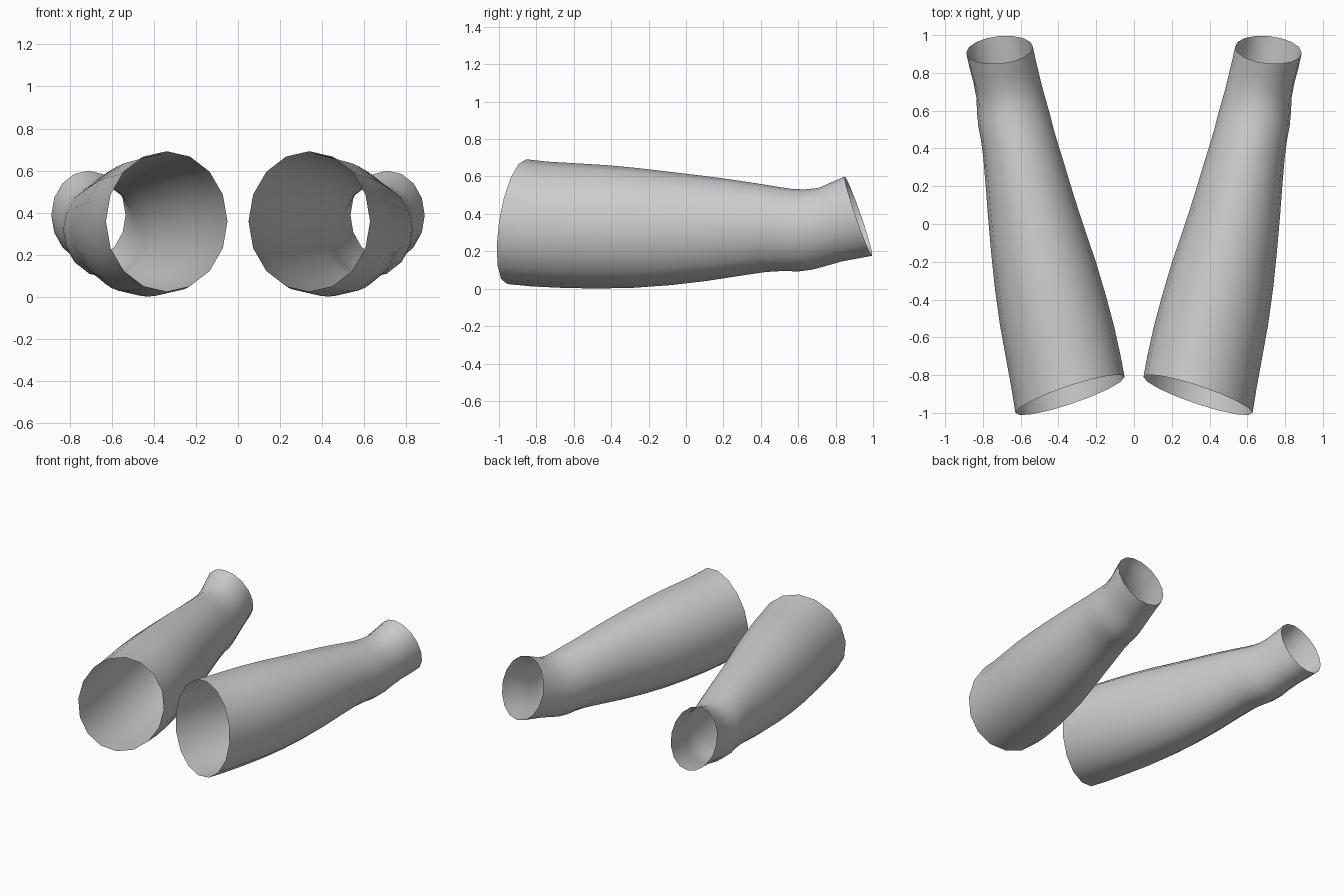
import bpy, math

if "Cube" in bpy.data.objects:
    bpy.data.objects.remove(bpy.data.objects["Cube"])

SIDES = 16
# outline curves (y, value) read along the sleeve
INNER = [(-.81, .05), (-.65, .08), (-.5, .115), (-.25, .185), (0, .27), (.2, .335),
         (.34, .375), (.48, .42), (.6, .45), (.72, .485), (.93, .535)]
OUTER = [(-1, .628), (-.8, .66), (-.6, .7), (-.4, .73), (-.2, .752), (0, .77), (.2, .785),
         (.4, .802), (.55, .83), (.7, .835), (.8, .865), (.9, .888)]
TOP = [(-.855, .692), (-.7, .675), (-.5, .667), (-.3, .65), (0, .615), (.2, .59), (.4, .56),
       (.55, .535), (.62, .53), (.7, .535), (.85, .6)]
BOTTOM = [(-.955, .025), (-.8, .01), (-.6, .002), (-.35, 0), (0, .025), (.2, .055), (.4, .087),
          (.5, .096), (.6, .092), (.7, .105), (.8, .14), (.995, .176)]
STATIONS = [-.905, -.78, -.62, -.45, -.27, -.09, .09, .25, .39, .48, .55, .62, .69, .77, .85, .922]


def sample(curve, y):
    if y <= curve[0][0]:
        return curve[0][1]
    for (y0, v0), (y1, v1) in zip(curve, curve[1:]):
        if y <= y1:
            return v0 + (v1 - v0) * (y - y0) / (y1 - y0)
    return curve[-1][1]


def ring(yc):
    # tilted oval; the tilt changes from the upper-arm end to the cuff
    t = (yc - STATIONS[0]) / (STATIONS[-1] - STATIONS[0])
    a = -.095 + .08 * t
    b = .05 - .123 * t
    xi, xo = sample(INNER, yc - a), sample(OUTER, yc + a)
    zt, zb = sample(TOP, yc + b), sample(BOTTOM, yc - b)
    pts = []
    for i in range(SIDES):
        c, s = math.cos(2 * math.pi * i / SIDES), math.sin(2 * math.pi * i / SIDES)
        pts.append(((xi + xo) / 2 + (xo - xi) / 2 * c, yc + a * c + b * s,
                    (zt + zb) / 2 + (zt - zb) / 2 * s))
    return pts


def sleeve(name, side):
    verts = [(side * x, y, z) for yc in STATIONS for x, y, z in ring(yc)]
    faces = []
    for j in range(len(STATIONS) - 1):
        for i in range(SIDES):
            k = (i + 1) % SIDES
            f = (j * SIDES + i, (j + 1) * SIDES + i, (j + 1) * SIDES + k, j * SIDES + k)
            faces.append(f if side > 0 else f[::-1])
    mesh = bpy.data.meshes.new(name)
    mesh.from_pydata(verts, [], faces)
    for p in mesh.polygons:
        p.use_smooth = True
    bpy.context.collection.objects.link(bpy.data.objects.new(name, mesh))


# pair of open sleeves
sleeve("sleeve_right", 1)
sleeve("sleeve_left", -1)
